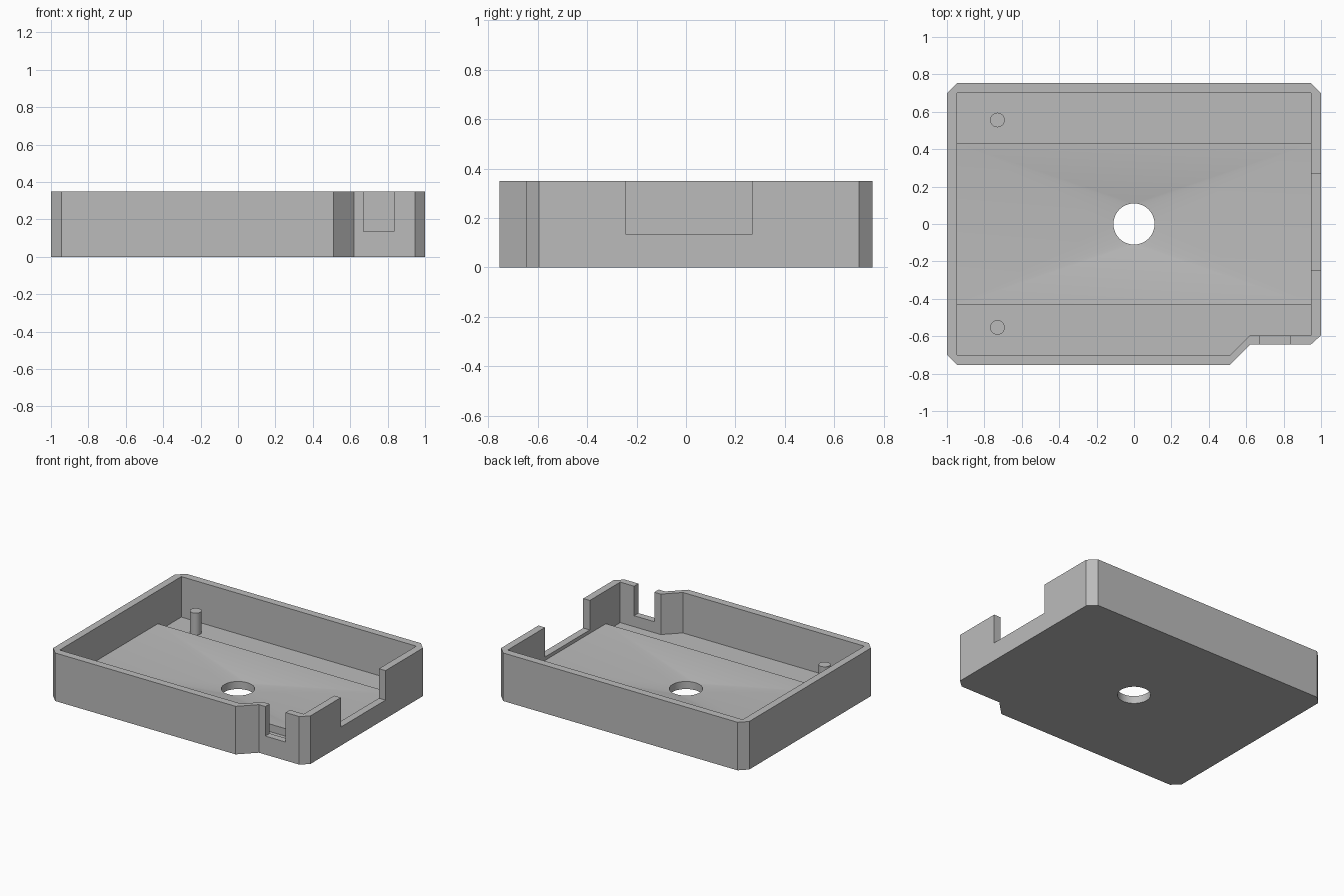
import bpy, bmesh, math
from mathutils import Vector

cube = bpy.data.objects.get("Cube")
if cube:
    bpy.data.objects.remove(cube, do_unlink=True)

HEIGHT, FLOOR, STEP = 0.35, 0.055, 0.11
HOLE_R, SIDES = 0.11, 64
IN_X, IN_Y, STEP_Y = 0.947, 0.70, 0.43

grey = bpy.data.materials.new("plain_grey")
grey.use_nodes = True
COLOUR = (0.5, 0.5, 0.5, 1)
grey.diffuse_color = COLOUR
grey.node_tree.nodes["Principled BSDF"].inputs["Base Color"].default_value = COLOUR


def finish(name, bm):
    bmesh.ops.recalc_face_normals(bm, faces=bm.faces)
    mesh = bpy.data.meshes.new(name)
    bm.to_mesh(mesh)
    bm.free()
    mesh.materials.append(grey)
    obj = bpy.data.objects.new(name, mesh)
    bpy.context.collection.objects.link(obj)
    return obj


def prism(name, outline, z0, z1):
    bm = bmesh.new()
    base = bm.faces.new([bm.verts.new((x, y, z0)) for x, y in outline])
    top = bmesh.ops.extrude_face_region(bm, geom=[base])["geom"]
    verts = [v for v in top if isinstance(v, bmesh.types.BMVert)]
    bmesh.ops.translate(bm, verts=verts, vec=(0, 0, z1 - z0))
    return finish(name, bm)


def rect(x0, x1, y0, y1):
    return [(x0, y0), (x1, y0), (x1, y1), (x0, y1)]


def circle(cx, cy, r, n):
    return [(cx + r * math.cos(math.tau * i / n), cy + r * math.sin(math.tau * i / n))
            for i in range(n)]


def activate(obj):
    bpy.ops.object.select_all(action="DESELECT")
    obj.select_set(True)
    bpy.context.view_layer.objects.active = obj


def cut(target, cutter):
    cutter.hide_render = True
    mod = target.modifiers.new("cut", "BOOLEAN")
    mod.operation, mod.solver, mod.object = "DIFFERENCE", "EXACT", cutter
    activate(target)
    bpy.ops.object.modifier_apply(modifier=mod.name)
    bpy.data.objects.remove(cutter, do_unlink=True)


# Tray shell with chamfered corners and a recessed front corner
outer = [(-1, 0.70), (-1, -0.70), (-0.945, -0.755), (0.51, -0.755), (0.62, -0.645),
         (0.945, -0.645), (1, -0.595), (1, 0.70), (0.945, 0.755), (-0.945, 0.755)]
inner = [(-IN_X, IN_Y), (-IN_X, -IN_Y), (0.515, -IN_Y), (0.62, -0.595),
         (IN_X, -0.595), (IN_X, IN_Y)]
tray = prism("tray_shell", outer, 0, HEIGHT)
cut(tray, prism("cavity", inner, FLOOR, 1))
cut(tray, prism("front_notch", rect(0.672, 0.835, -0.8, -0.5), 0.135, 1))
cut(tray, prism("side_notch", rect(0.8, 1.2, -0.245, 0.27), 0.135, 1))
cut(tray, prism("drain_hole", circle(0, 0, HOLE_R, SIDES), -1, 1))
activate(tray)
bpy.ops.object.shade_smooth_by_angle(angle=math.radians(25))

# Raised floor that funnels from its rectangular edge down to the hole
bm = bmesh.new()
rim = [bm.verts.new((x, y, FLOOR)) for x, y in circle(0, 0, HOLE_R, SIDES)]
corner_xy = [(IN_X, STEP_Y), (-IN_X, STEP_Y), (-IN_X, -STEP_Y), (IN_X, -STEP_Y)]
corners = [bm.verts.new((x, y, STEP)) for x, y in corner_xy]
feet = [bm.verts.new((x, y, FLOOR)) for x, y in corner_xy]
quarter = SIDES // 4
for q in range(4):
    for i in range(q * quarter, (q + 1) * quarter):
        bm.faces.new((rim[i], rim[(i + 1) % SIDES], corners[q]))
    nxt = (q + 1) % 4
    bm.faces.new((rim[nxt * quarter], corners[nxt], corners[q]))
    bm.faces.new((corners[q], corners[nxt], feet[nxt], feet[q]))
funnel = finish("funnel_floor", bm)
if sum((p.normal.z for p in funnel.data.polygons)) < 0:
    funnel.data.flip_normals()
activate(funnel)
bpy.ops.object.shade_smooth_by_angle(angle=math.radians(30))

# Locating pegs
for name, y in (("front_peg", -0.553), ("back_peg", 0.556)):
    peg = prism(name, circle(-0.73, y, 0.039, 32), FLOOR - 0.01, 0.215)
    activate(peg)
    bpy.ops.object.shade_smooth_by_angle(angle=math.radians(30))
